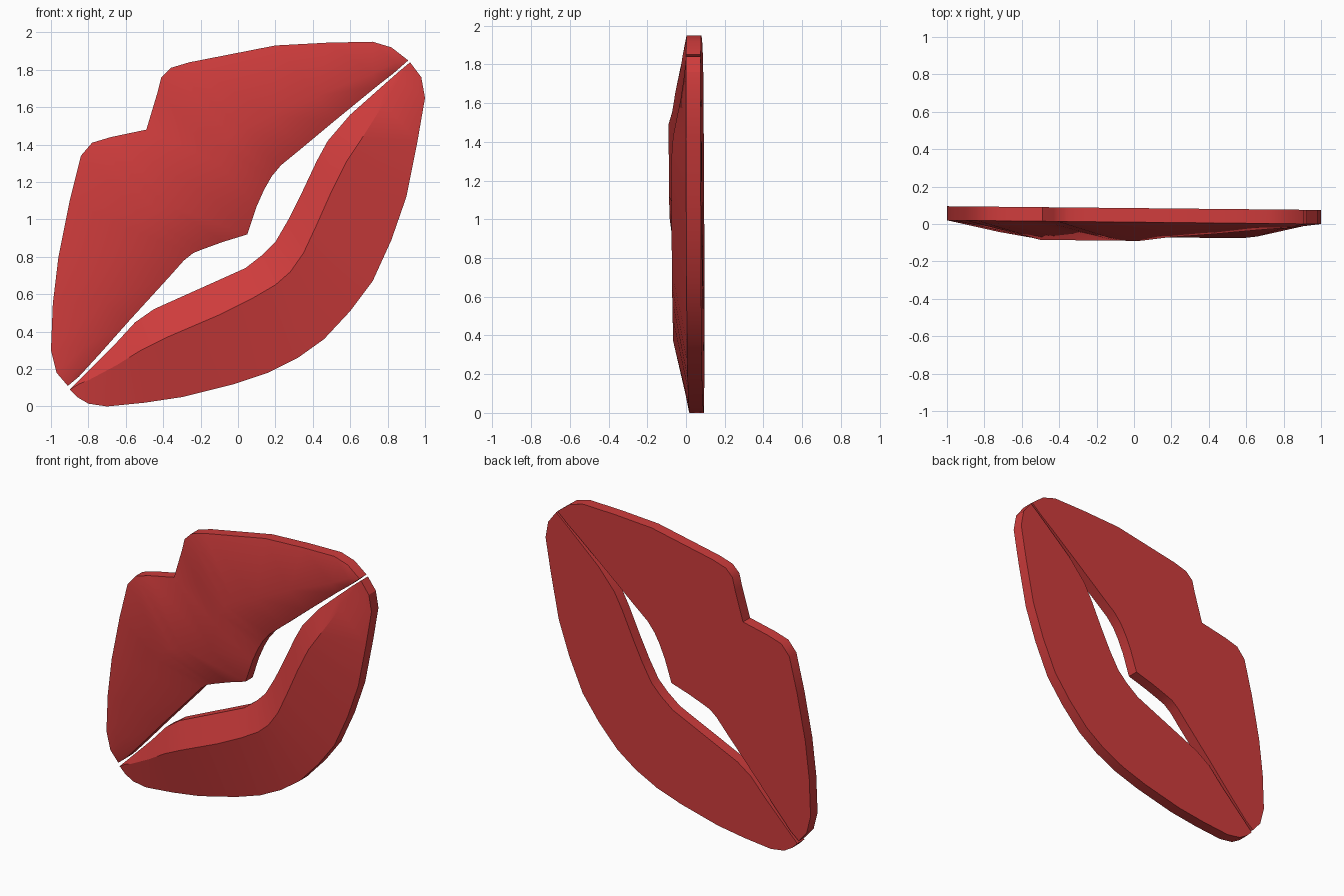
import bpy
import bmesh
import math

default_cube = bpy.data.objects.get("Cube")
if default_cube:
    bpy.data.objects.remove(default_cube, do_unlink=True)


def make_material(name, colour):
    material = bpy.data.materials.new(name)
    material.diffuse_color = colour
    material.use_nodes = True
    shader = material.node_tree.nodes["Principled BSDF"]
    shader.inputs["Base Color"].default_value = colour
    return material


def front_plane(x):
    """Depth of the flat rim, which leans slightly towards one side."""
    return 0.01 - 0.01 * x


def section(outer, ridge, inner, depth):
    """One closed cross-section of a lip: back, rim, ridge, rim, back."""
    (ox, oz), (rx, rz), (ix, iz) = [(a / 100, b / 100) for a, b in (outer, ridge, inner)]
    return [
        (ox, front_plane(ox) + THICKNESS, oz),
        (ox, front_plane(ox), oz),
        (rx, front_plane(rx) - depth / 100, rz),
        (ix, front_plane(ix), iz),
        (ix, front_plane(ix) + THICKNESS, iz),
    ]


def build_lip(name, stations, material, smooth_angle):
    """Loft the cross-sections from one corner of the mouth to the other."""
    bm = bmesh.new()
    rings = []
    for station in stations:
        rings.append([bm.verts.new(co) for co in section(*station)])
    for first, second in zip(rings, rings[1:]):
        count = len(first)
        for i in range(count):
            j = (i + 1) % count
            bm.faces.new((first[i], first[j], second[j], second[i]))
    # The corner sections are pinched into a single upright edge
    bmesh.ops.remove_doubles(bm, verts=bm.verts, dist=0.001)
    bmesh.ops.recalc_face_normals(bm, faces=bm.faces)

    mesh = bpy.data.meshes.new(name)
    bm.to_mesh(mesh)
    bm.free()
    mesh.materials.append(material)
    lip = bpy.data.objects.new(name, mesh)
    bpy.context.collection.objects.link(lip)

    bpy.ops.object.select_all(action="DESELECT")
    lip.select_set(True)
    bpy.context.view_layer.objects.active = lip
    bpy.ops.object.shade_smooth_by_angle(angle=math.radians(smooth_angle))
    return lip


THICKNESS = 0.075
red = make_material("lip red", (0.62, 0.045, 0.045, 1.0))

# Upper lip: outer edge, ridge, inner edge (hundredths), ridge height
upper_stations = [
    ((-91, 11), (-91, 11), (-91, 11), 0),
    ((-97, 18), (-88, 18), (-85, 16), 2),
    ((-100, 30), (-82, 32), (-74, 28), 3),
    ((-99, 55), (-72, 56), (-58, 46), 6),
    ((-96, 80), (-60, 82), (-37, 69), 8),
    ((-90, 110), (-54, 93), (-29, 78), 9),
    ((-84, 134), (-50, 101), (-24, 82), 10),
    ((-78, 141), (-44, 105), (-19, 84), 10),
    ((-68, 144), (-36, 107), (-8, 88), 10),
    ((-49, 148), (-14, 112), (5, 92), 10),
    ((-43, 168), (-10, 130), (10, 107), 10),
    ((-41, 176), (-8, 138), (14, 116), 10),
    ((-36, 181), (-4, 145), (18, 123), 10),
    ((-26, 184), (3, 149), (23, 129), 10),
    ((20, 193), (18, 155), (34, 138), 8),
    ((48, 194.5), (42, 166), (52, 153), 6),
    ((72, 195), (72, 178), (74, 171), 3),
    ((82, 192), (84, 184), (83, 178), 2),
    ((91, 185), (91, 185), (91, 185), 0),
]

# Lower lip: same layout, with a crisp ridge
lower_stations = [
    ((-90, 9), (-90, 9), (-90, 9), 0),
    ((-86, 5), (-85, 12), (-84, 15), 1),
    ((-80, 1.5), (-80, 14), (-78, 21), 2),
    ((-70, 0), (-65, 22), (-66, 33), 4),
    ((-50, 2), (-52, 30), (-55, 45), 6),
    ((-30, 5), (-38, 37), (-45, 52), 8),
    ((-2, 12), (-10, 49), (-16, 65), 8),
    ((16, 18), (8, 58), (4, 74), 8),
    ((32, 26), (20, 65), (13, 81), 8),
    ((46, 36), (28, 72), (20, 88), 8),
    ((60, 51), (35, 82), (27, 100), 8),
    ((72, 67), (42, 97), (34, 114), 8),
    ((82, 89), (50, 115), (42, 131), 8),
    ((90, 112), (58, 131), (48, 142), 8),
    ((96, 142), (66, 143), (60, 156), 7),
    ((100, 165), (78, 162), (78, 172), 3),
    ((98, 176), (86, 175), (86, 179), 1),
    ((92, 184), (92, 184), (92, 184), 0),
]

build_lip("upper_lip", upper_stations, red, 50)
build_lip("lower_lip", lower_stations, red, 24)
